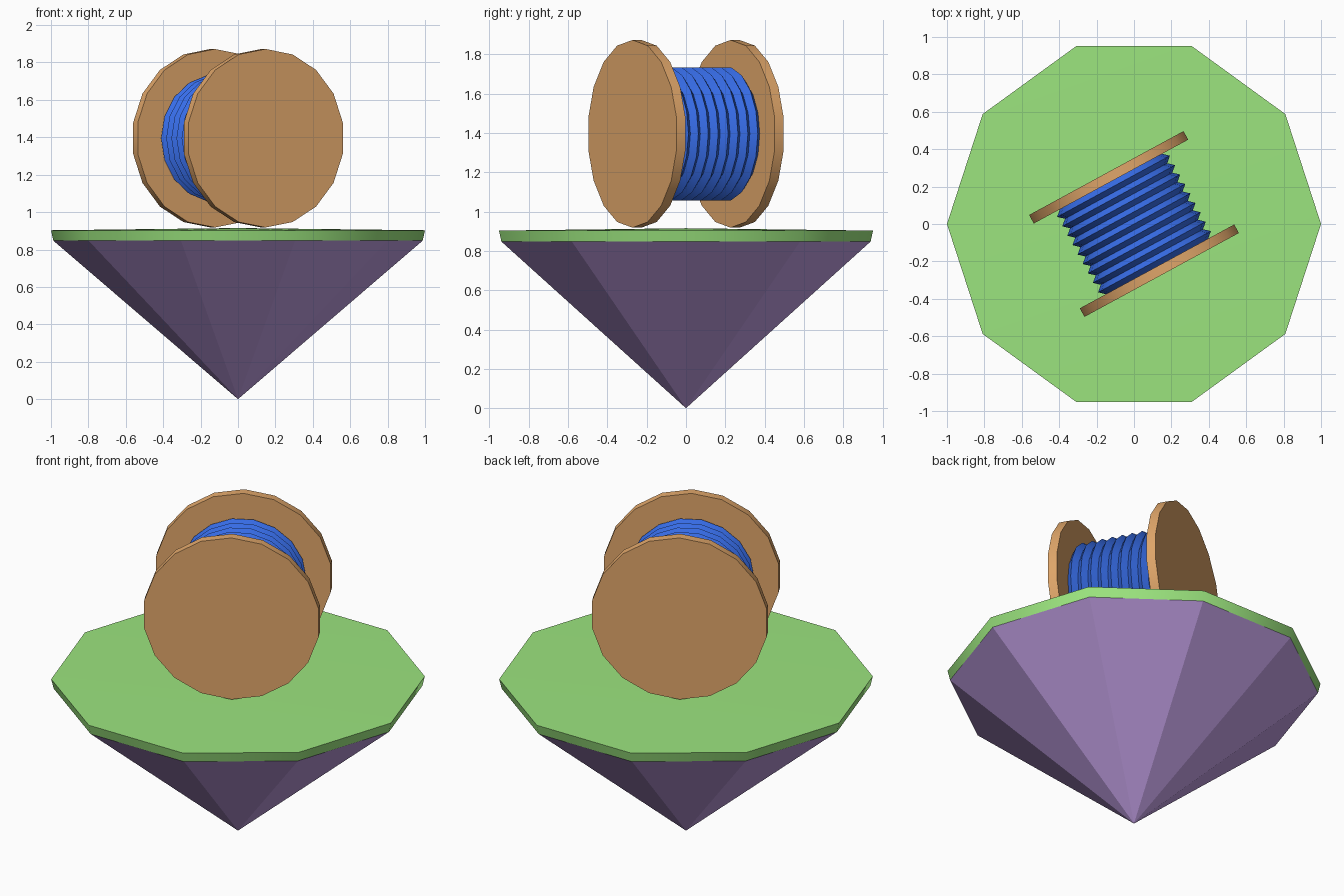
import bpy, bmesh, math
from mathutils import Matrix, Vector

cube = bpy.data.objects.get("Cube")
if cube:
    bpy.data.objects.remove(cube, do_unlink=True)


def material(name, rgb):
    m = bpy.data.materials.new(name)
    m.use_nodes = True
    m.diffuse_color = (*rgb, 1)
    m.node_tree.nodes["Principled BSDF"].inputs["Base Color"].default_value = (*rgb, 1)
    return m


grass = material("grass green", (0.33, 0.78, 0.21))
stone = material("purple stone", (0.54, 0.35, 0.78))
wood = material("tan wood", (0.75, 0.385, 0.145))
thread = material("blue thread", (0.04, 0.16, 0.85))


def lathe(name, profile, sides, mat, matrix=Matrix(), smooth=True):
    """Spin (radius, height) points round local z; radius 0 makes a tip."""
    bm = bmesh.new()
    rings = []
    for r, h in profile:
        count = sides if r > 0 else 1
        angles = [2 * math.pi * i / sides for i in range(count)]
        rings.append([bm.verts.new((r * math.cos(a), r * math.sin(a), h)) for a in angles])
    for low, high in zip(rings, rings[1:]):
        for i in range(sides):
            j = (i + 1) % sides
            corners = [low[i % len(low)], low[j % len(low)],
                       high[j % len(high)], high[i % len(high)]]
            bm.faces.new(list(dict.fromkeys(corners)))
    # Close open ends
    for ring in (rings[0], rings[-1]):
        if len(ring) > 1:
            bm.faces.new(ring)
    bmesh.ops.recalc_face_normals(bm, faces=bm.faces)
    mesh = bpy.data.meshes.new(name)
    bm.to_mesh(mesh)
    bm.free()
    mesh.materials.append(mat)
    # Round the rims, keep the creases
    if smooth:
        mesh.shade_smooth()
        mesh.set_sharp_from_angle(angle=math.radians(40))
    obj = bpy.data.objects.new(name, mesh)
    obj.matrix_world = matrix
    bpy.context.collection.objects.link(obj)
    return obj


# Floating island: pointed rock under a shallow domed lawn
RIM, RIM_Z = 0.987, 0.847
lathe("island_rock", [(0, 0), (RIM, RIM_Z)], 10, stone, smooth=False)
lathe("island_grass", [(RIM, RIM_Z), (1, 0.903), (0, 0.915)], 10, grass)

# Spool lies on its side, turned on the lawn, with a corner of each disc on top
SIDES = 18
turn = math.radians(28.5)
axis = Vector((math.sin(turn), -math.cos(turn), 0))
up = Vector((0, 0, 1))
frame = Matrix((up, axis.cross(up), axis)).transposed().to_4x4()
frame.translation = (0, 0, 1.395)

INNER, OUTER, DISC = 0.258, 0.31, 0.477
for name, side in (("front_disc", 1), ("back_disc", -1)):
    lathe(name, [(DISC, side * INNER), (DISC, side * OUTER)], SIDES, wood, frame)

# Wound thread: a row of equal ridges between the discs, with a flat on top
RIDGES = 9
pitch = 2 * INNER / RIDGES
winding = [(0.343 if i % 2 else 0.311, -INNER + i * pitch / 2)
           for i in range(2 * RIDGES + 1)]
half_step = Matrix.Rotation(math.pi / SIDES, 4, "Z")
lathe("thread_winding", winding, SIDES, thread, frame @ half_step)
